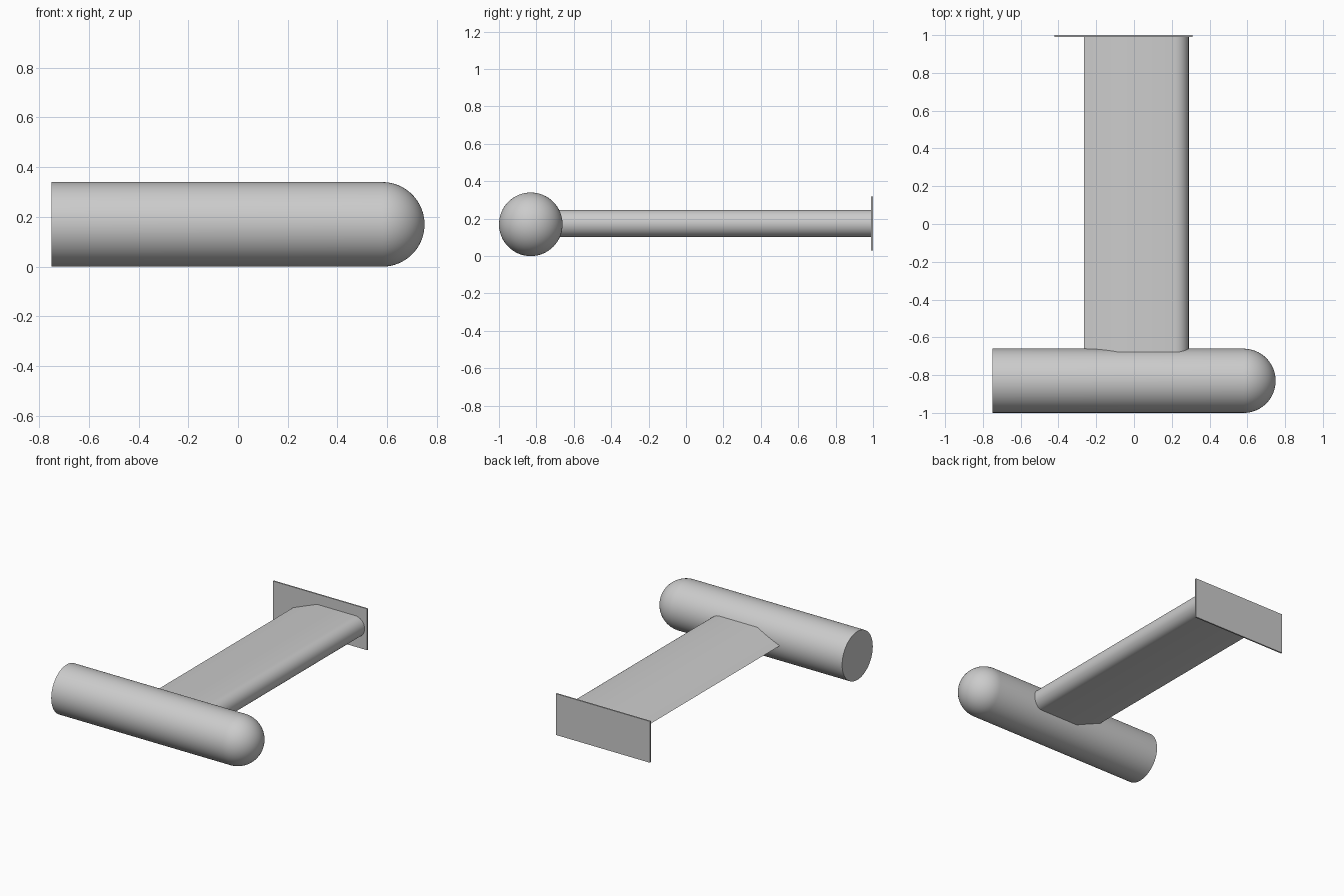
import bpy, bmesh
from math import sin, cos, pi, radians
from mathutils import Matrix, Vector

if "Cube" in bpy.data.objects:
    bpy.data.objects.remove(bpy.data.objects["Cube"])

grey = bpy.data.materials.new("plain grey")
grey.use_nodes = True
GREY = (0.6, 0.6, 0.6, 1)
grey.diffuse_color = GREY
grey.node_tree.nodes["Principled BSDF"].inputs["Base Color"].default_value = GREY


def finish(name, bm, smooth=True):
    bmesh.ops.recalc_face_normals(bm, faces=bm.faces)
    mesh = bpy.data.meshes.new(name)
    bm.to_mesh(mesh)
    bm.free()
    mesh.materials.append(grey)
    obj = bpy.data.objects.new(name, mesh)
    bpy.context.collection.objects.link(obj)
    if smooth:
        bpy.ops.object.select_all(action='DESELECT')
        obj.select_set(True)
        bpy.context.view_layer.objects.active = obj
        bpy.ops.object.shade_smooth_by_angle(angle=radians(25))
    return obj


# Round pod: a profile spun about the x axis, flat tail and domed nose
R, TAIL, DOME = 0.17, -0.75, 0.58
AXIS = Vector((0, -0.83, 0.17))
profile = [(TAIL, 0), (TAIL, R)]
profile += [(DOME + R * sin(a), R * cos(a)) for a in (i * pi / 32 for i in range(17))]
bm = bmesh.new()
verts = [bm.verts.new(AXIS + Vector((x, 0, r))) for x, r in profile]
edges = [bm.edges.new(pair) for pair in zip(verts, verts[1:])]
bmesh.ops.spin(bm, geom=verts + edges, cent=AXIS, axis=(1, 0, 0), angle=2 * pi, steps=64)
bmesh.ops.remove_doubles(bm, verts=bm.verts, dist=0.0005)
finish("pod", bm)

# Strut: round leading edge, flat sides, sharp trailing edge, drawn out along y
HALF, MID_Z, LEAD = 0.073, 0.174, 0.217
section = [(-0.265, 0), (-0.08, -HALF)]
section += [(LEAD + HALF * cos(a), HALF * sin(a)) for a in (-pi / 2 + i * pi / 24 for i in range(25))]
section += [(-0.08, HALF)]
bm = bmesh.new()
face = bm.faces.new([bm.verts.new((x, -0.83, MID_Z + z)) for x, z in section])
drawn = bmesh.ops.extrude_face_region(bm, geom=[face], use_keep_orig=True)["geom"]
bmesh.ops.translate(bm, vec=(0, 1.825, 0), verts=[g for g in drawn if isinstance(g, bmesh.types.BMVert)])
finish("strut", bm, smooth=True)

# Thin mounting plate at the back
bm = bmesh.new()
bmesh.ops.create_cube(bm, size=1, matrix=Matrix.Translation((-0.055, 0.995, 0.174))
                      @ Matrix.Diagonal((0.73, 0.01, 0.29, 1)))
finish("end_plate", bm, smooth=False)
